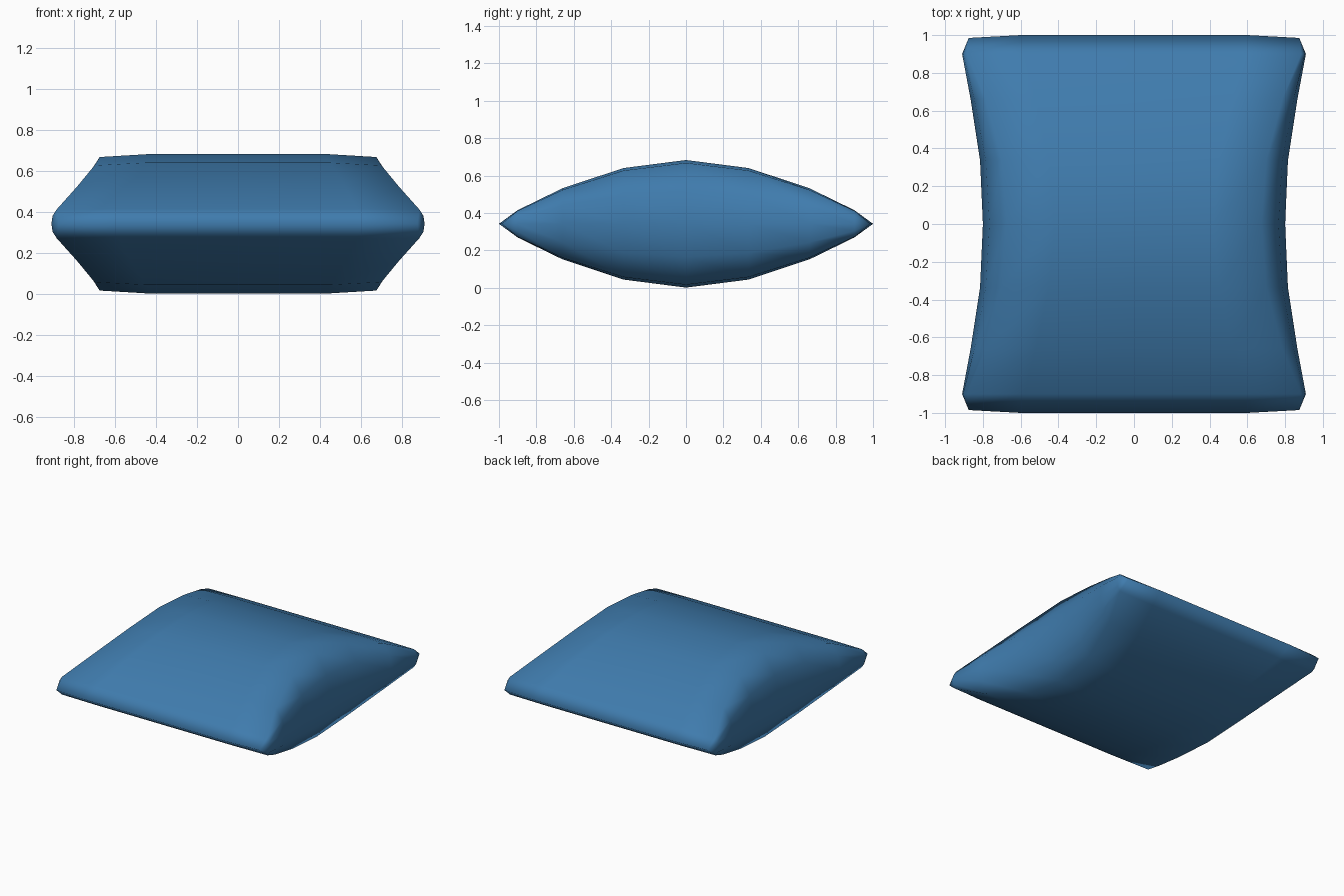
import bpy, bmesh

if "Cube" in bpy.data.objects:
    bpy.data.objects.remove(bpy.data.objects["Cube"])

MID = 0.342
# cross-sections from centre to end:
# y, half height, inner x, corner x, side x, middle-edge x
SECTIONS = [
    (0.0,   0.341, 0.42, 0.675, 0.765, 0.80),
    (0.335, 0.298, 0.45, 0.70,  0.785, 0.815),
    (0.66,  0.190, 0.52, 0.785, 0.845, 0.865),
    (0.90,  0.073, 0.58, 0.885, 0.905, 0.91),
    (1.0,   0.0,   0.60, 0.875, 0.875, 0.875),
]


def ring(section, side):
    """Closed outline of one cross-section, on the front or back half."""
    y, h, xi, xc, xs, xm = section
    quarter = [(xi, h), (xc, h * 0.955), (xs, h * 0.52)]
    right = [(0, h)] + quarter + [(xm, 0)] + [(x, -z) for x, z in reversed(quarter)]
    left = [(-x, -z) for x, z in right]
    pts = []
    for x, z in right + left:
        yy = y - 0.015 if h == 0 and abs(x) > 0.8 else y
        pts.append((x, side * yy, MID + z))
    return pts


rings = [ring(s, -1) for s in reversed(SECTIONS)] + [ring(s, 1) for s in SECTIONS[1:]]

# pillow body: loft the sections, the ends close into a seam
bm = bmesh.new()
loops = [[bm.verts.new(p) for p in r] for r in rings]
n = len(loops[0])
for a, b in zip(loops, loops[1:]):
    for i in range(n):
        j = (i + 1) % n
        bm.faces.new((a[i], a[j], b[j], b[i]))
bmesh.ops.remove_doubles(bm, verts=bm.verts, dist=0.0005)
bmesh.ops.recalc_face_normals(bm, faces=bm.faces)
for f in bm.faces:
    f.smooth = True
mesh = bpy.data.meshes.new("pillow")
bm.to_mesh(mesh)
bm.free()
pillow = bpy.data.objects.new("pillow", mesh)
bpy.context.collection.objects.link(pillow)

# blue cloth
cloth = bpy.data.materials.new("blue_cloth")
cloth.diffuse_color = (0.05, 0.2, 0.42, 1)
cloth.use_nodes = True
cloth.node_tree.nodes["Principled BSDF"].inputs["Base Color"].default_value = cloth.diffuse_color
mesh.materials.append(cloth)
